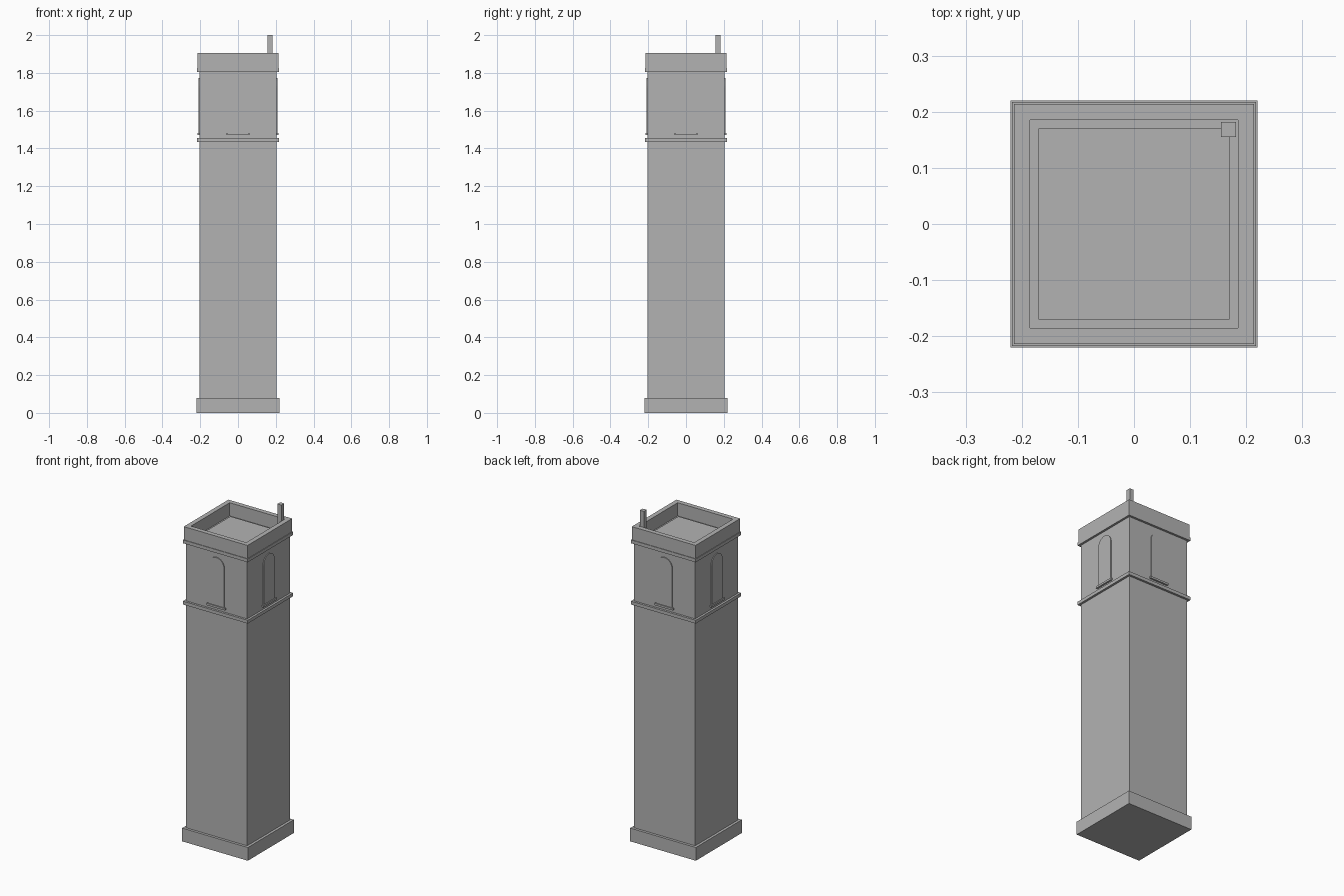
import bpy, bmesh, math
from mathutils import Matrix

cube = bpy.data.objects.get("Cube")
if cube:
    bpy.data.objects.remove(cube, do_unlink=True)

stone = bpy.data.materials.new("grey_stone")
stone.use_nodes = True
colour = (0.45, 0.45, 0.45, 1)
stone.diffuse_color = colour
stone.node_tree.nodes["Principled BSDF"].inputs["Base Color"].default_value = colour


def finish(name, bm):
    bmesh.ops.recalc_face_normals(bm, faces=bm.faces)
    mesh = bpy.data.meshes.new(name)
    bm.to_mesh(mesh)
    bm.free()
    mesh.materials.append(stone)
    obj = bpy.data.objects.new(name, mesh)
    bpy.context.scene.collection.objects.link(obj)
    return obj


def box(name, x0, x1, y0, y1, z0, z1, turn=0):
    bm = bmesh.new()
    bmesh.ops.create_cube(bm, size=1)
    bm.transform(Matrix.Translation(((x0 + x1) / 2, (y0 + y1) / 2, (z0 + z1) / 2))
                 @ Matrix.Diagonal((x1 - x0, y1 - y0, z1 - z0, 1)))
    bm.transform(Matrix.Rotation(turn, 4, 'Z'))
    return finish(name, bm)


def block(name, half, z0, z1):
    return box(name, -half, half, -half, half, z0, z1)


def square_ring(name, outer, inner, z0, z1):
    # Square tube with open middle
    bm = bmesh.new()
    corners = [(-1, -1), (1, -1), (1, 1), (-1, 1)]
    loops = [[bm.verts.new((sx * h, sy * h, z)) for sx, sy in corners]
             for h, z in ((outer, z0), (outer, z1), (inner, z1), (inner, z0))]
    for a, b in zip(loops, loops[1:] + loops[:1]):
        for i in range(4):
            j = (i + 1) % 4
            bm.faces.new((a[i], a[j], b[j], b[i]))
    return finish(name, bm)


def arch_panel(name, half, z0, spring, y0, y1, turn):
    # Round-headed panel standing slightly proud of the wall
    bm = bmesh.new()
    steps = 16
    outline = [(-half, z0), (half, z0)]
    outline += [(half * math.cos(math.pi * i / steps),
                 spring + half * math.sin(math.pi * i / steps)) for i in range(steps + 1)]
    face = bm.faces.new([bm.verts.new((x, y0, z)) for x, z in outline])
    result = bmesh.ops.extrude_face_region(bm, geom=[face])
    for v in result["geom"]:
        if isinstance(v, bmesh.types.BMVert):
            v.co.y = y1
    bm.transform(Matrix.Rotation(turn, 4, 'Z'))
    return finish(name, bm)


# Tower body
block("plinth", 0.22, 0, 0.08)
block("shaft", 0.204, 0.08, 1.825)
block("string_course", 0.217, 1.434, 1.454)

# Crown with sunken roof
square_ring("cornice", 0.217, 0.185, 1.805, 1.825)
square_ring("parapet", 0.2135, 0.185, 1.825, 1.905)
block("roof_slab", 0.17, 1.82, 1.832)
box("corner_post", 0.155, 0.182, 0.155, 0.182, 1.82, 2.0)

# Arched panel and sill on each side
for side, k in (("front", 0), ("left", 1), ("back", 2), ("right", 3)):
    turn = k * math.pi / 2
    arch_panel(side + "_arch_panel", 0.052, 1.48, 1.721, -0.2, -0.209, turn)
    box(side + "_sill", -0.062, 0.062, -0.215, -0.2, 1.471, 1.483, turn)
